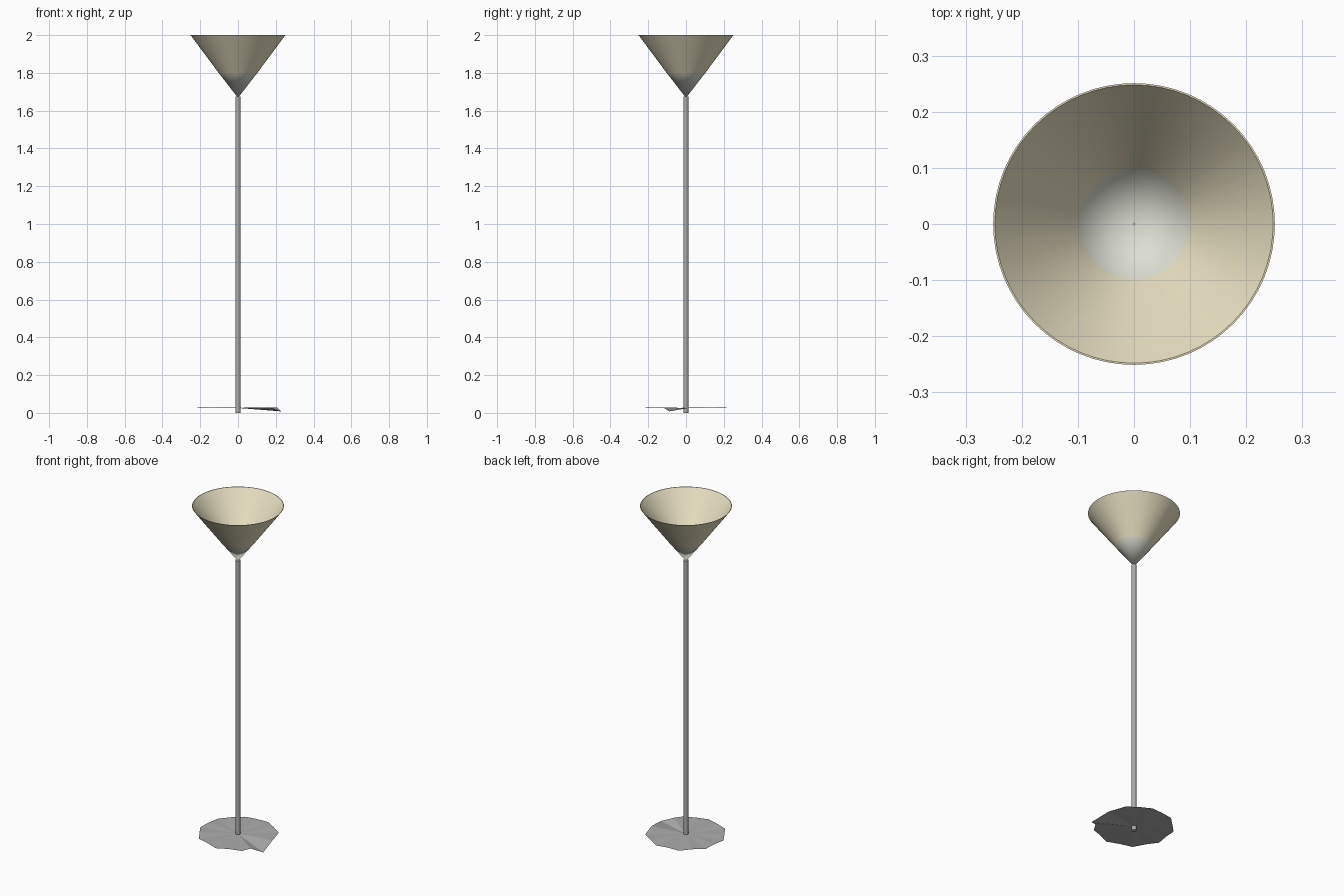
import bpy, bmesh
from math import cos, sin, pi, radians

if "Cube" in bpy.data.objects:
    bpy.data.objects.remove(bpy.data.objects["Cube"])

def material(name, rgb):
    m = bpy.data.materials.new(name)
    m.diffuse_color = (*rgb, 1)
    m.use_nodes = True
    m.node_tree.nodes["Principled BSDF"].inputs["Base Color"].default_value = m.diffuse_color
    return m

def add_object(name, bm, mat, smooth=True):
    me = bpy.data.meshes.new(name)
    bm.to_mesh(me)
    bm.free()
    me.materials.append(mat)
    ob = bpy.data.objects.new(name, me)
    bpy.context.collection.objects.link(ob)
    if smooth:
        bpy.context.view_layer.objects.active = ob
        ob.select_set(True)
        bpy.ops.object.shade_smooth_by_angle(angle=radians(40))
        ob.select_set(False)
    return ob

def lathe(name, profile, mat, sides):
    """Revolve (radius, z) points around z into an open surface."""
    bm = bmesh.new()
    vs = [bm.verts.new((r, 0, z)) for r, z in profile]
    es = [bm.edges.new(p) for p in zip(vs, vs[1:])]
    bmesh.ops.spin(bm, geom=vs + es, cent=(0, 0, 0), axis=(0, 0, 1),
                   angle=2 * pi, steps=sides, use_duplicate=False)
    bmesh.ops.remove_doubles(bm, verts=bm.verts, dist=1e-5)
    bmesh.ops.recalc_face_normals(bm, faces=bm.faces)
    return add_object(name, bm, mat)

metal = material("dark_metal", (0.42, 0.42, 0.42))
gold = material("warm_shade", (0.82, 0.75, 0.54))
frosted = material("frosted_shade", (0.73, 0.74, 0.65))

# Pole
lathe("pole", [(0, 0), (0.013, 0), (0.013, 1.675), (0, 1.675)], metal, 24)

# Conical shade: frosted lower tip and warm upper bowl, thin double walls
lathe("shade_tip", [(0.1, 1.797), (0.0, 1.668), (0.0, 1.671), (0.098, 1.797)], frosted, 64)
lathe("shade_bowl", [(0.1, 1.797), (0.251, 2.0), (0.248, 2.0), (0.098, 1.797)], gold, 64)

# Base: thin crumpled sheet with a ragged rim, one corner bent down
tips = [38, 78, 115, 154, 192, 232, 272, 310, 339]
bm = bmesh.new()
centre = bm.verts.new((0, 0, 0.026))
rim = []
for i, a in enumerate(tips):
    bent = a == 339
    r, z = (0.245, 0.008) if bent else (0.223, 0.026)
    nxt = tips[(i + 1) % len(tips)] + (360 if bent else 0)
    for ang, rad, h in ((a, r, z), ((a + nxt) / 2, 0.21, 0.029)):
        t = radians(ang)
        rim.append(bm.verts.new((rad * cos(t), rad * sin(t), h)))
for a, b in zip(rim, rim[1:] + rim[:1]):
    bm.faces.new((centre, a, b))
add_object("base_sheet", bm, metal, smooth=False)
